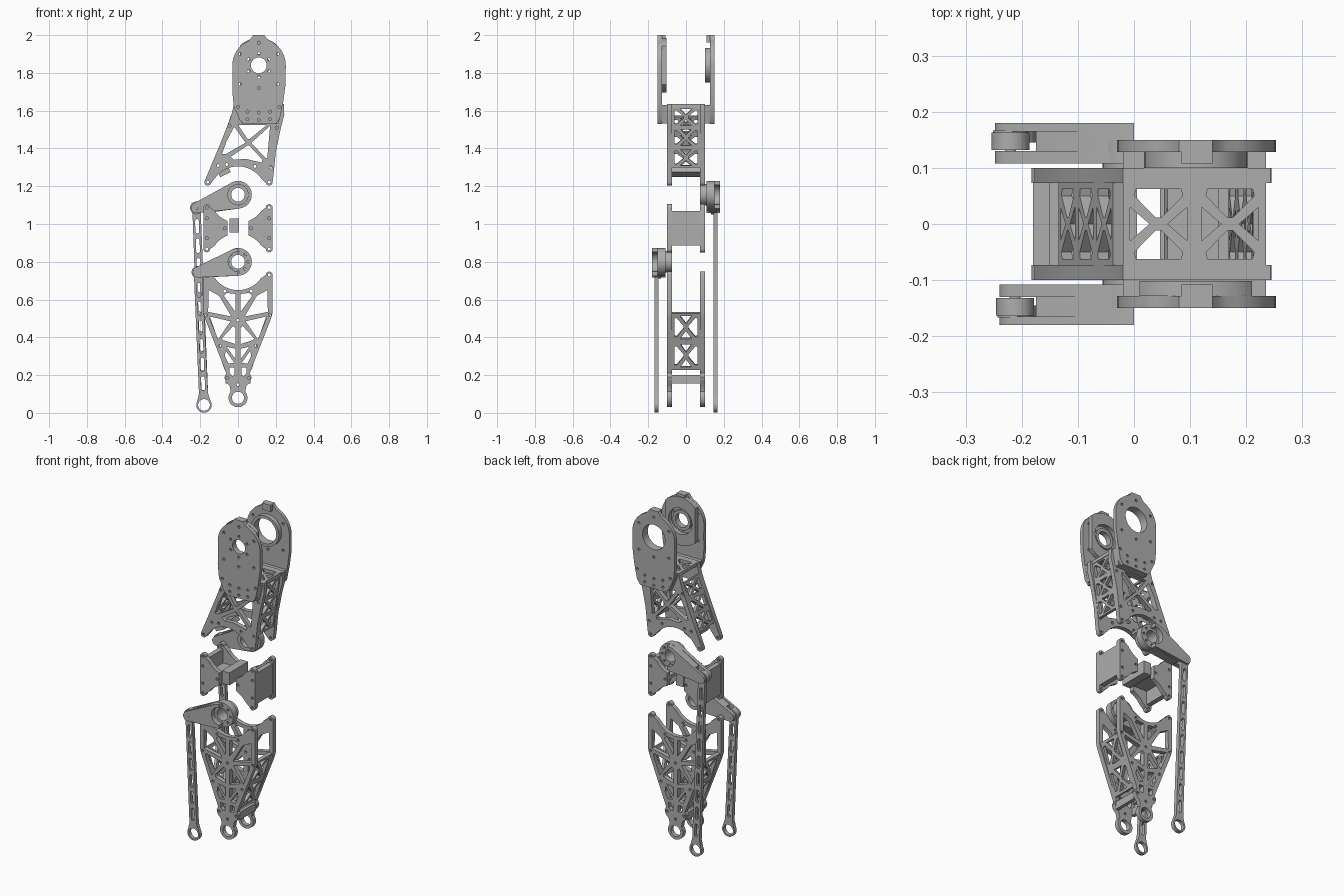
import bpy, bmesh, math
from mathutils import Matrix, Vector

if "Cube" in bpy.data.objects:
    bpy.data.objects.remove(bpy.data.objects["Cube"])

metal = bpy.data.materials.new("grey_metal")
metal.diffuse_color = (0.42, 0.42, 0.42, 1)
metal.use_nodes = True
metal.node_tree.nodes["Principled BSDF"].inputs["Base Color"].default_value = metal.diffuse_color


def arc(cx, cz, r, a0=0, a1=360, n=10):
    full = abs(a1 - a0) == 360
    return [(cx + r * math.cos(math.radians(a0 + (a1 - a0) * i / n)),
             cz + r * math.sin(math.radians(a0 + (a1 - a0) * i / n)))
            for i in range(n if full else n + 1)]


def bolts(points, r=0.008):
    return [arc(x, z, r, n=8) for x, z in points]


def mirror(poly):
    return [(-x, z) for x, z in reversed(poly)]


def plate(name, outline, holes, thick, matrix):
    """Flat plate with through holes, extruded about its own plane."""
    cu = bpy.data.curves.new(name, 'CURVE')
    cu.dimensions, cu.fill_mode, cu.extrude = '2D', 'BOTH', thick / 2
    for poly in [outline] + list(holes):
        sp = cu.splines.new('POLY')
        sp.points.add(len(poly) - 1)
        sp.use_cyclic_u = True
        for p, (u, v) in zip(sp.points, poly):
            p.co = (u, v, 0, 1)
    tmp = bpy.data.objects.new(name + "_curve", cu)
    bpy.context.collection.objects.link(tmp)
    me = bpy.data.meshes.new_from_object(tmp.evaluated_get(bpy.context.evaluated_depsgraph_get()))
    bpy.data.objects.remove(tmp)
    bm = bmesh.new()
    bm.from_mesh(me)
    bmesh.ops.remove_doubles(bm, verts=bm.verts, dist=1e-5)
    bm.transform(matrix)
    bmesh.ops.recalc_face_normals(bm, faces=bm.faces)
    bm.to_mesh(me)
    bm.free()
    me.materials.clear()
    me.materials.append(metal)
    ob = bpy.data.objects.new(name, me)
    bpy.context.collection.objects.link(ob)
    bpy.ops.object.select_all(action='DESELECT')
    ob.select_set(True)
    bpy.context.view_layer.objects.active = ob
    bpy.ops.object.shade_smooth_by_angle(angle=math.radians(35))
    return ob


def side(name, outline, holes, y0, y1):
    """Plate facing the front, between two depths."""
    m = Matrix(((1, 0, 0, 0), (0, 0, -1, (y0 + y1) / 2), (0, 1, 0, 0), (0, 0, 0, 1)))
    return plate(name, outline, holes, abs(y1 - y0), m)


def wall(name, a, b, half, thick, cells=0):
    """Cross wall spanning the depth, running from a to b, with crossed-strut cells."""
    d = Vector((b[0] - a[0], 0, b[1] - a[1]))
    length = d.length
    v = d.normalized()
    u = Vector((0, 1, 0))
    w = u.cross(v)
    m = Matrix(((u.x, v.x, w.x, a[0]), (u.y, v.y, w.y, 0), (u.z, v.z, w.z, a[1]), (0, 0, 0, 1)))
    holes = []
    for i in range(cells):
        h = length / cells * 0.42
        c = length * (i + 0.5) / cells
        for s in (-1, 1):
            holes.append([(s * 0.062, c - h * 0.75), (s * 0.062, c + h * 0.75),
                          (s * 0.05, c + h * 0.8), (s * 0.012, c + h * 0.1), (s * 0.012, c - h * 0.1),
                          (s * 0.05, c - h * 0.8)])
            holes.append([(-0.03, c + s * h * 0.95), (0.03, c + s * h * 0.95), (0, c + s * h * 0.3)])
    plate(name, [(-half, 0), (half, 0), (half, length), (-half, length)], holes, thick, m)


KNEE_HI, KNEE_LO = 1.155, 0.80
HX, HZ = 0.11, 1.84          # hip axis

# hip plates
hip = (arc(HX, HZ, 0.143, 0, 68, 8) + [(0.15, 1.985), (0.14, 2.0), (0.08, 2.0), (0.07, 1.985)]
       + arc(HX, HZ, 0.14, 112, 180, 8)
       + [(-0.028, 1.78), (-0.03, 1.70), (-0.022, 1.62), (0.01, 1.55), (0.03, 1.53), (0.20, 1.53),
          (0.222, 1.56), (0.24, 1.65), (0.252, 1.74)])
hip_bolts = bolts([(0.0, 1.62), (0.05, 1.595), (0.11, 1.59), (0.17, 1.595), (0.22, 1.62),
                   (0.05, 1.555), (0.11, 1.55), (0.17, 1.555), (0.01, 1.90), (0.21, 1.90),
                   (0.01, 1.74), (0.21, 1.74), (0.11, 1.72), (0.11, 1.96)])
ring_bolts = bolts([arc(HX, HZ, 0.062, 30, 390, 6)[i] for i in range(6)])
side("hip_plate_front", hip, hip_bolts + ring_bolts + [arc(HX, HZ, 0.042, n=24)], -0.15, -0.128)
side("hip_plate_back", hip, hip_bolts + [arc(HX, HZ, 0.075, n=32)], 0.128, 0.15)
flange = [(max(HX - 0.1, min(HX + 0.1, x)), z) for x, z in arc(HX, HZ, 0.145, n=48)]
side("hip_flange_front", flange, [arc(HX, HZ, 0.078, n=32)], -0.128, -0.102)
side("hip_bearing_front", arc(HX, HZ, 0.06, n=32), [arc(HX, HZ, 0.042, n=24)], -0.128, -0.115)
side("hip_ring_back", arc(HX, HZ, 0.092, n=32), [arc(HX, HZ, 0.075, n=32)], 0.10, 0.128)
for s, tag in ((-1, "front"), (1, "back")):
    side("hip_tab_" + tag, [(0.085, 1.96), (0.14, 1.96), (0.14, 2.0), (0.085, 2.0)], [],
         s * 0.128, s * 0.108)
    side("hip_spacer_" + tag, [(0.02, 1.532), (0.215, 1.532), (0.235, 1.63), (-0.02, 1.63)], [],
         s * 0.128, s * 0.10)

# thigh outline and crossed windows
thigh = (arc(0.165, 1.222, 0.018, 200, 360, 8)
         + [(0.188, 1.26), (0.20, 1.38), (0.225, 1.50), (0.245, 1.58), (0.243, 1.635), (-0.02, 1.635),
            (-0.04, 1.56), (-0.10, 1.41)]
         + arc(-0.16, 1.222, 0.018, 170, 340, 8) + arc(0, KNEE_HI, 0.15, 145, 35, 16))
thigh_win = [[(0.0, 1.525), (0.15, 1.525), (0.135, 1.51), (0.062, 1.45), (0.05, 1.45)],
             [(-0.02, 1.515), (-0.06, 1.44), (-0.085, 1.37), (-0.065, 1.37), (0.04, 1.43)],
             [(0.17, 1.52), (0.155, 1.35), (0.145, 1.35), (0.07, 1.43)],
             [(-0.04, 1.355), (-0.02, 1.34), (0.04, 1.345), (0.125, 1.325), (0.13, 1.34),
              (0.06, 1.415), (0.05, 1.415)]]
thigh_bolts = bolts([(0.165, 1.222), (-0.16, 1.222), (0.175, 1.30), (0.205, 1.51), (-0.045, 1.52),
                     (-0.105, 1.31), (-0.06, 1.315), (0.09, 1.305)])

# shank outline and radiating windows
half = (arc(0, KNEE_LO, 0.15, 270, 325, 8) + arc(0.165, 0.73, 0.018, 180, 0, 8)
        + [(0.183, 0.53), (0.175, 0.50), (0.062, 0.21), (0.072, 0.19), (0.065, 0.165), (0.045, 0.145)]
        + arc(0, 0.08, 0.05, 40, -90, 10))
shank = half + mirror(half[1:-1])
shank_half_win = [[(0.014, 0.63), (0.014, 0.535), (0.075, 0.62), (0.06, 0.635)],
                  [(0.10, 0.62), (0.155, 0.65), (0.158, 0.535), (0.035, 0.51)],
                  [(0.04, 0.485), (0.148, 0.51), (0.148, 0.495), (0.105, 0.39)],
                  [(0.014, 0.45), (0.014, 0.365), (0.08, 0.385), (0.085, 0.395), (0.025, 0.46)],
                  [(0.014, 0.34), (0.014, 0.285), (0.06, 0.35)],
                  [(0.02, 0.265), (0.05, 0.26), (0.07, 0.30), (0.065, 0.33)],
                  [(0.018, 0.24), (0.018, 0.20), (0.03, 0.195), (0.045, 0.21), (0.045, 0.24)]]
shank_win = shank_half_win + [mirror(p) for p in shank_half_win]
half_bolts = [(0.165, 0.73), (0.07, 0.645), (0.168, 0.52), (0.096, 0.355), (0.056, 0.185)]
shank_bolts = bolts(half_bolts + [(-x, z) for x, z in half_bolts] + [(0, 0.49), (0, 0.15)])

# knee bracket, right side; the left one is its mirror image
bracket = (arc(0.165, 1.087, 0.018, 0, 180, 8) + arc(0, KNEE_HI, 0.15, 325, 292, 8)
           + arc(0, KNEE_LO, 0.15, 68, 35, 8) + arc(0.165, 0.868, 0.018, 180, 360, 8))
bracket_bolts = [(0.165, 1.087), (0.165, 0.868), (0.165, 1.03), (0.165, 0.925), (0.07, 0.977)]

for s, tag in ((-1, "front"), (1, "back")):
    y0, y1 = s * 0.073, s * 0.10
    side("thigh_plate_" + tag, thigh, thigh_win + thigh_bolts, y0, y1)
    side("shank_plate_" + tag, shank, shank_win + shank_bolts + [arc(0, 0.08, 0.032, n=24)], y0, y1)
    side("knee_bracket_right_" + tag, bracket, bolts(bracket_bolts), y0, y1)
    side("knee_bracket_left_" + tag, mirror(bracket),
         bolts([(-x, z) for x, z in bracket_bolts]), y0, y1)

# cross walls of thigh, knee and shank
wall("thigh_wall_right", (0.178, 1.30), (0.222, 1.62), 0.075, 0.02, 3)
wall("thigh_wall_left", (-0.125, 1.30), (-0.028, 1.57), 0.075, 0.02, 3)
wall("thigh_deck", (-0.02, 1.625), (0.235, 1.625), 0.10, 0.02, 2)
for s, tag in ((-1, "left"), (1, "right")):
    wall("shank_wall_" + tag, (s * 0.062, 0.23), (s * 0.165, 0.53), 0.075, 0.018, 2)
    wall("knee_wall_" + tag, (s * 0.165, 0.885), (s * 0.165, 1.07), 0.075, 0.03)
    wall("knee_web_" + tag, (s * 0.06, 0.977), (s * 0.16, 0.977), 0.075, 0.02)
    wall("ankle_bar_" + tag, (s * 0.056, 0.155), (s * 0.056, 0.20), 0.075, 0.02)
wall("knee_stop", (-0.02, 0.955), (-0.02, 1.03), 0.09, 0.05)
wall("thigh_stop", (-0.10, 1.262), (-0.045, 1.288), 0.075, 0.03)


# knee cranks with forked arms, and the long pushrods
def crank(tag, s, kz, ex, ez):
    hole = arc(0, kz, 0.036, n=24)
    side("crank_hub_" + tag, arc(0, kz, 0.073, n=36),
         [hole] + bolts(arc(0, kz, 0.054, 0, 360, 8), 0.007), s * 0.108, s * 0.15)
    side("crank_boss_" + tag, arc(0, kz, 0.056, n=32), [hole], s * 0.075, s * 0.108)
    notch = arc(0, kz, 0.052, 270, 90, 12)
    top = [(0, kz + 0.073), (-0.03, kz + 0.066)]
    arm = top + arc(ex, ez, 0.028, 115, 265, 10) + [(0, kz - 0.074)] + notch
    pin = bolts([(ex, ez)], 0.01)
    side("crank_arm_outer_" + tag, arm, pin, s * 0.165, s * 0.18)
    side("crank_arm_inner_" + tag, arm, pin, s * 0.108, s * 0.13)
    t = (-0.175 - ex) / (-0.03 - ex)
    core = top + [(-0.175, ez + 0.025 + t * (kz + 0.04 - ez)),
                  (-0.175, ez - 0.028), (0, kz - 0.074)] + notch
    side("crank_core_" + tag, core, [], s * 0.13, s * 0.165)
    # pushrod in its own frame, v running from the foot eye to the crank pin
    foot = Vector((-0.18, 0.042))
    d = Vector((ex, ez)) - foot
    length = d.length
    d.normalize()
    m = Matrix(((d.y, d.x, 0, foot.x), (0, 0, -1, s * 0.156), (-d.x, d.y, 0, foot.y), (0, 0, 0, 1)))
    n = round(length / 0.1) - 1
    step = (length - 0.11) / n
    slots = []
    for i in range(n):
        c = 0.065 + step * (i + 0.5)
        slots.append(arc(0, c + step * 0.28, 0.01, 0, 180, 4) + arc(0, c - step * 0.28, 0.01, 180, 360, 4))
    rod = (arc(0, 0, 0.041, 150, 390, 16) + [(0.024, 0.06), (0.022, length - 0.03)]
           + arc(0, length, 0.031, -30, 210, 14) + [(-0.022, length - 0.03), (-0.024, 0.06)])
    plate("pushrod_" + tag, rod, slots + [arc(0, 0, 0.031, n=24)] + bolts([(0, length)], 0.01), 0.022, m)
    side("pushrod_eye_" + tag, arc(ex, ez, 0.034, n=20), pin, s * 0.132, s * 0.163)
    side("crank_pin_" + tag, arc(ex, ez, 0.0098, n=12), [], s * 0.108, s * 0.18)


crank("front", -1, KNEE_LO, -0.212, 0.745)
crank("back", 1, KNEE_HI, -0.22, 1.085)
